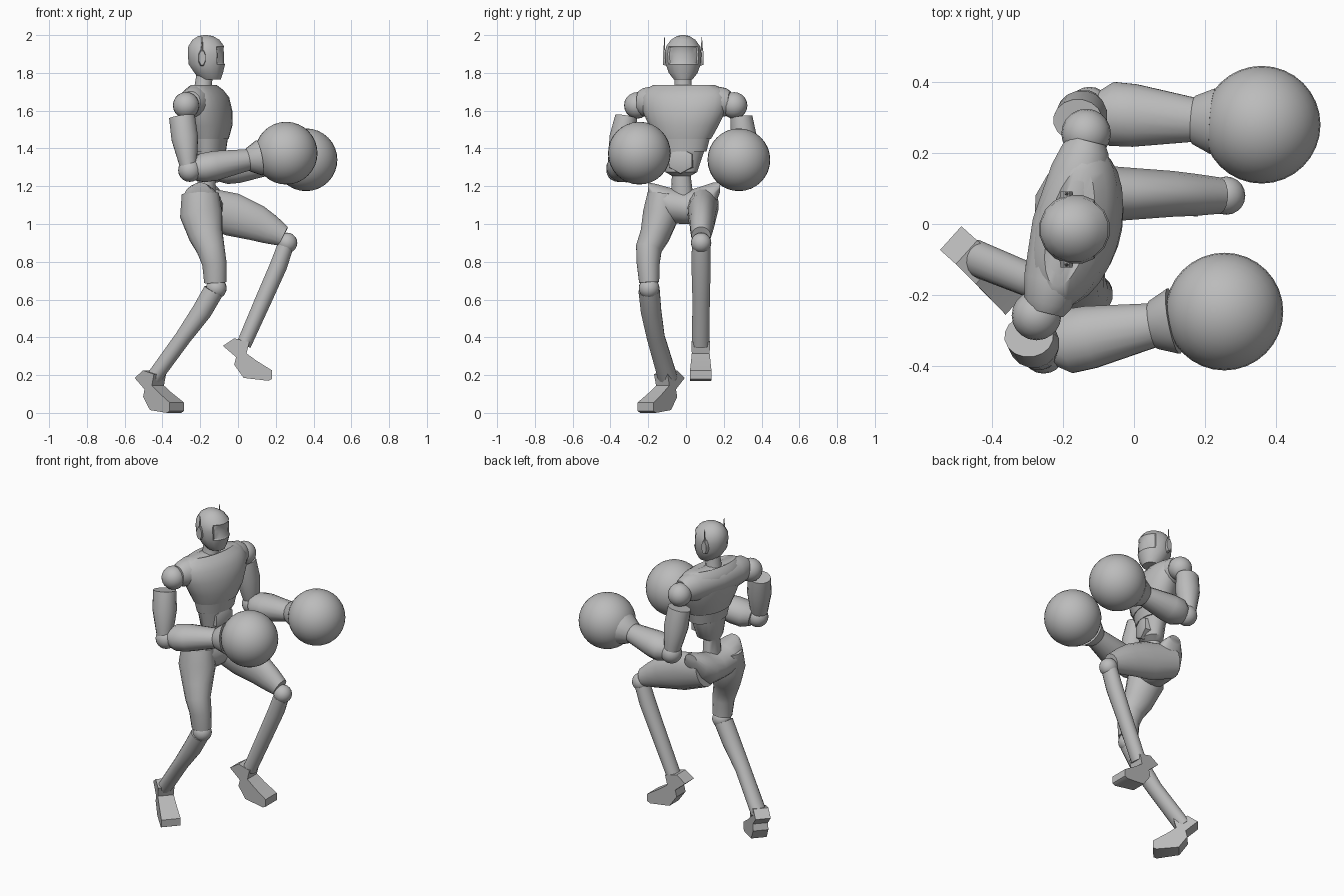
import bpy, bmesh, math
from mathutils import Vector, Matrix

cube = bpy.data.objects.get("Cube")
if cube:
    bpy.data.objects.remove(cube, do_unlink=True)

GREY = (0.5, 0.5, 0.5, 1)
grey = bpy.data.materials.new("plain_grey")
grey.use_nodes = True
grey.diffuse_color = GREY
grey.node_tree.nodes["Principled BSDF"].inputs["Base Color"].default_value = GREY

UP = Vector((0, 0, 1))
LEFT = Vector((0, 1, 0))
CHEST_LEFT = Vector((0.23, 0.97, 0))


def finish(name, bm, angle=40):
    """Turn a bmesh into a shaded, coloured object."""
    bmesh.ops.recalc_face_normals(bm, faces=bm.faces)
    mesh = bpy.data.meshes.new(name)
    bm.to_mesh(mesh)
    bm.free()
    obj = bpy.data.objects.new(name, mesh)
    bpy.context.collection.objects.link(obj)
    mesh.materials.append(grey)
    bpy.ops.object.select_all(action='DESELECT')
    obj.select_set(True)
    bpy.context.view_layer.objects.active = obj
    bpy.ops.object.shade_smooth_by_angle(angle=math.radians(angle))
    return obj


def loft_mesh(rings, side=LEFT, axis=None, sides=16):
    """Skin elliptical rings (centre, half width, half depth) along a path."""
    bm = bmesh.new()
    centres = [Vector(r[:3]) for r in rings]
    loops = []
    for i, ring in enumerate(rings):
        nxt, prv = centres[min(i + 1, len(rings) - 1)], centres[max(i - 1, 0)]
        along = axis or (nxt - prv).normalized()
        u = (side - along * side.dot(along)).normalized()
        v = along.cross(u)
        loop = []
        for k in range(sides):
            a = math.tau * (k + 0.5) / sides
            loop.append(bm.verts.new(centres[i] + u * ring[3] * math.cos(a)
                                     + v * ring[4] * math.sin(a)))
        loops.append(loop)
    for a, b in zip(loops, loops[1:]):
        for k in range(sides):
            j = (k + 1) % sides
            bm.faces.new((a[k], a[j], b[j], b[k]))
    bm.faces.new(loops[0])
    bm.faces.new(loops[-1])
    return bm


def loft(name, rings, **options):
    return finish(name, loft_mesh(rings, **options))


def ball(name, centre, radius, segments=20):
    bm = bmesh.new()
    bmesh.ops.create_uvsphere(bm, u_segments=segments, v_segments=segments // 2,
                              radius=radius, matrix=Matrix.Translation(centre))
    return finish(name, bm)


# Head with a recessed visor
bm = loft_mesh([(-.145, -.015, 1.765, .05, .055), (-.155, -.015, 1.8, .078, .077),
                (-.165, -.015, 1.845, .094, .098), (-.167, -.015, 1.9, .099, .101),
                (-.168, -.015, 1.94, .092, .097), (-.17, -.015, 1.975, .066, .073),
                (-.172, -.015, 1.995, .034, .04), (-.172, -.015, 2, .01, .01)], axis=UP)
bm.normal_update()
visor = [f for f in bm.faces if abs(f.normal.x) > .6
         and f.calc_center_median().x > -.12 and 1.84 < f.calc_center_median().z < 1.95]
bmesh.ops.inset_region(bm, faces=visor, thickness=.008, depth=-.006)
finish("head", bm)
loft("neck", [(-.18, -.015, 1.69, .06, .055), (-.185, -.015, 1.73, .046, .046),
              (-.175, -.015, 1.8, .045, .045)], axis=UP)

# Ear pods with aerials
for label, s in (("left", 1), ("right", -1)):
    y = -.015 + s * .085
    loft(label + "_ear", [(-.19, y, 1.88, .022, .048), (-.19, y + s * .022, 1.88, .018, .04)],
         side=Vector((1, 0, 0)), axis=LEFT, sides=8)
    loft(label + "_aerial", [(-.19, y + s * .015, 1.91, .006, .006),
                             (-.19, y + s * .013, 1.99, .002, .002)], sides=6)

# Chest with a shoulder yoke, rib band and narrow waist
loft("chest", [(-.148, -.015, 1.45, .15, .095), (-.15, -.012, 1.52, .187, .115),
               (-.158, -.01, 1.6, .225, .12), (-.168, -.008, 1.67, .235, .112),
               (-.178, -.008, 1.71, .215, .09), (-.182, -.01, 1.735, .17, .06),
               (-.182, -.012, 1.725, .07, .05)], side=CHEST_LEFT, axis=UP, sides=24)
YOKE = ((-.25, .052, .058), (-.225, .068, .075), (-.16, .085, .088), (0, .1, .09),
        (.16, .085, .088), (.225, .068, .075), (.25, .052, .058))
loft("shoulder_yoke", [(-.19 + t * .24, -.008 + t * .97, 1.645, w, d) for t, w, d in YOKE],
     side=Vector((1, 0, 0)))
loft("rib_band", [(-.147, -.017, 1.385, .128, .08), (-.147, -.017, 1.455, .146, .09)],
     side=CHEST_LEFT, axis=UP, sides=24)
loft("waist", [(-.17, -.02, 1.14, .06, .05), (-.165, -.025, 1.255, .05, .048),
               (-.152, -.025, 1.275, .085, .066), (-.147, -.02, 1.39, .12, .077)],
     side=CHEST_LEFT, axis=UP)
loft("belly_plate", [(-.12, -.025, 1.335, .078, .072), (-.075, -.03, 1.335, .072, .068),
                     (-.068, -.03, 1.335, .055, .05)],
     side=CHEST_LEFT, axis=Vector((.97, -.23, 0)), sides=6)

# Pelvis, raised at both hips
loft("pelvis", [(-.2, -.2, 1.19, .045, .03), (-.2, -.165, 1.135, .09, .08),
                (-.19, -.09, 1.1, .108, .095), (-.182, -.01, 1.085, .1, .088),
                (-.175, .08, 1.1, .105, .1), (-.165, .14, 1.14, .08, .08),
                (-.16, .18, 1.195, .04, .028)], side=Vector((1, 0, 0)), axis=LEFT)

# Arms: shoulder, sleeve, elbow, forearm and round glove
ARMS = {
    "right": ((-.275, -.258, 1.628), (-.255, -.36, 1.285), (.255, -.247, 1.375), -.04),
    "left": ((-.135, .255, 1.628), (-.125, .325, 1.28), (.36, .28, 1.34), .025),
}
FOREARM = ((.04, .06, .06), (.13, .092, .078), (.26, .09, .08), (.6, .064, .058),
           (.61, .07, .064), (.72, .095, .095))
SLEEVE = ((0, .06, .07), (.4, .07, .072), (.8, .056, .052), (1, .045, .042))
for label, (shoulder, elbow, glove, spread) in ARMS.items():
    shoulder, elbow, glove = Vector(shoulder), Vector(elbow), Vector(glove)
    ball(label + "_shoulder", shoulder, .07)
    out = Vector((-.025, spread, 0))
    top = shoulder.lerp(elbow, .18) + out
    loft(label + "_sleeve", [(*top.lerp(elbow + out * .2, t), w, d) for t, w, d in SLEEVE])
    ball(label + "_elbow", elbow, .062)
    start = elbow - LEFT * spread * .4
    loft(label + "_forearm", [(*start.lerp(glove, t), w, d) for t, w, d in FOREARM])
    ball(label + "_glove", glove, .166, 32)

# Thighs and shins
loft("right_thigh", [(-.2, -.12, 1.16, .085, .1), (-.195, -.132, 1.05, .098, .114),
                     (-.17, -.165, .94, .08, .092), (-.145, -.197, .87, .07, .076),
                     (-.125, -.2, .79, .062, .066), (-.12, -.195, .69, .054, .06)])
loft("left_thigh", [(-.2, .09, 1.1, .085, .1), (-.03, .085, 1.05, .076, .117),
                    (.1, .085, 1.005, .066, .098), (.17, .082, .97, .06, .08),
                    (.24, .08, .935, .052, .056)])
loft("right_shin", [(-.13, -.195, .645, .057, .055), (-.19, -.185, .54, .055, .054),
                    (-.29, -.16, .4, .048, .044), (-.45, -.095, .18, .052, .042)])
loft("left_shin", [(.25, .08, .88, .05, .044), (.215, .08, .78, .052, .047),
                   (.14, .08, .61, .047, .045), (.03, .078, .36, .047, .04)])
ball("right_knee", (-.115, -.195, .66), .055)
ball("left_knee", (.26, .08, .9), .054)

# Feet: one side profile given thickness, wider at the toe
PROFILE = ((-.09, -.01), (-.03, .03), (.05, .01), (.035, -.05), (.09, -.09),
           (.17, -.14), (.17, -.185), (.15, -.195), (.02, -.18), (-.03, -.11), (-.02, -.07))


def foot(name, ankle, turn):
    bm = bmesh.new()
    place = Matrix.Translation(ankle) @ Matrix.Rotation(turn, 4, 'Z')
    flanks = [[bm.verts.new(place @ Vector((f, s * (.045 + max(f, 0) * .07), h)))
               for f, h in PROFILE] for s in (1, -1)]
    for flank in flanks:
        bm.faces.new(flank)
    for k in range(len(PROFILE)):
        j = (k + 1) % len(PROFILE)
        bm.faces.new((flanks[0][k], flanks[0][j], flanks[1][j], flanks[1][k]))
    finish(name, bm, 45)


foot("right_foot", (-.45, -.1, .195), math.radians(-42))
foot("left_foot", (.01, .078, .365), 0)
